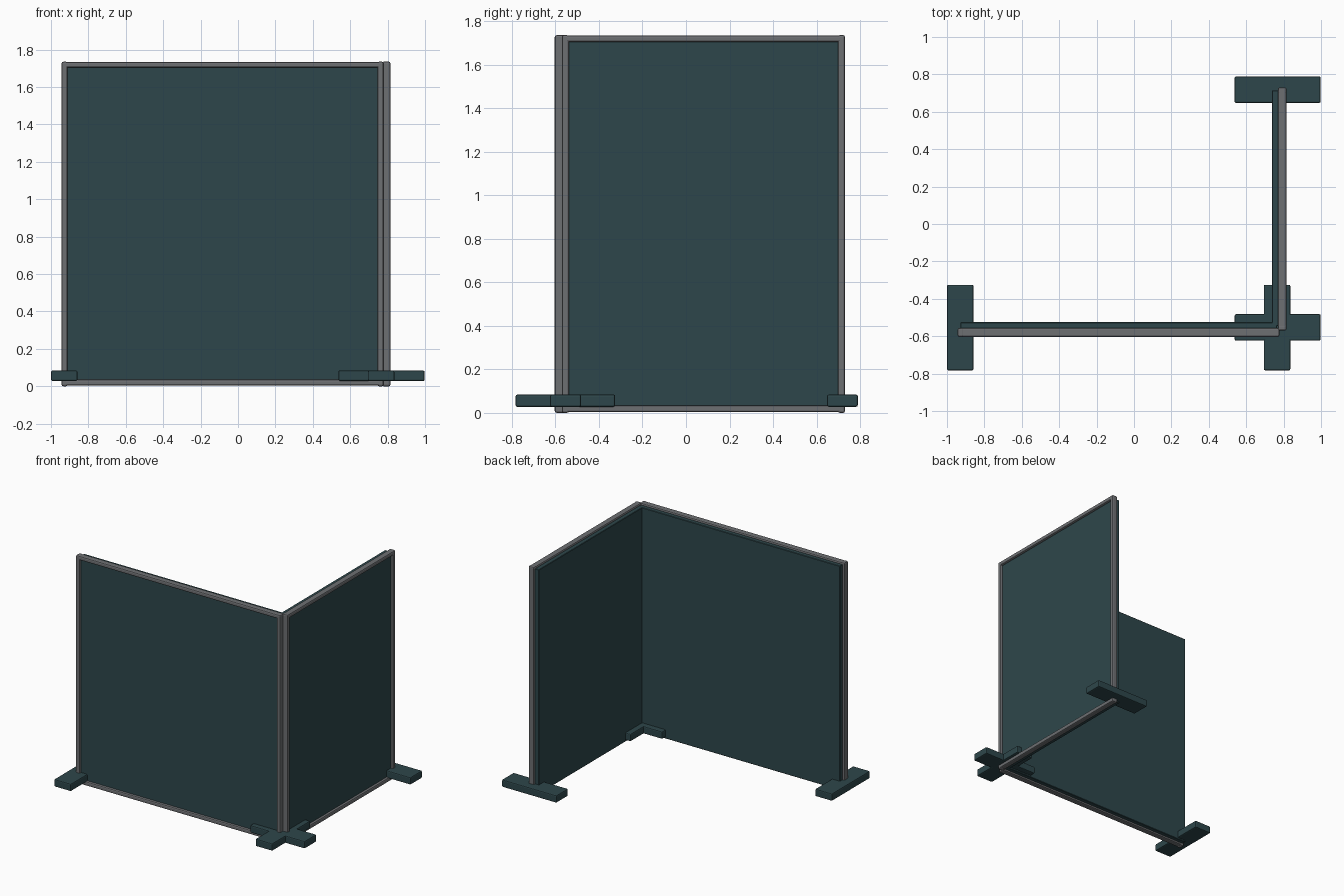
import bpy

if "Cube" in bpy.data.objects:
    bpy.data.objects.remove(bpy.data.objects["Cube"])


def material(name, colour):
    m = bpy.data.materials.new(name)
    m.diffuse_color = (*colour, 1.0)
    m.use_nodes = True
    m.node_tree.nodes["Principled BSDF"].inputs["Base Color"].default_value = m.diffuse_color
    return m


TEAL = material("dark_teal", (0.027, 0.062, 0.070))
GREY = material("metal_grey", (0.155, 0.160, 0.170))


def box(name, x, y, z, mat, bevel=0.0, segments=1):
    """Box from (min, max) ranges on each axis, with rounded edges."""
    bpy.ops.mesh.primitive_cube_add(size=1)
    o = bpy.context.object
    o.name = name
    o.location = [(r[0] + r[1]) / 2 for r in (x, y, z)]
    o.scale = [r[1] - r[0] for r in (x, y, z)]
    bpy.ops.object.transform_apply(location=False, rotation=False, scale=True)
    o.data.materials.append(mat)
    if bevel:
        b = o.modifiers.new("rounded_edges", 'BEVEL')
        b.width, b.segments = bevel, segments
    return o


H = 1.735   # wall height
T = 0.032   # visible frame width


def wall(name, axis, start, end, depth, panel_range, panel_depth):
    """Framed board running along axis 0 (x) or 1 (y)."""
    def part(label, along, across, z, mat, bevel, seg=2):
        x, y = (along, across) if axis == 0 else (across, along)
        box(f"{name}_{label}", x, y, z, mat, bevel, seg)

    # upright posts
    part("post_start", (start, start + T), depth, (0, H), GREY, 0.009)
    part("post_end", (end - T, end), depth, (0, H), GREY, 0.009)
    # top and bottom rails
    rail = (start + T * 0.4, end - T * 0.4)
    part("bottom_rail", rail, depth, (0.003, T + 0.003), GREY, 0.009)
    part("top_rail", rail, depth, (H - T, H - 0.001), GREY, 0.009)
    # board, recessed at the front and standing proud at the back
    part("panel", panel_range, panel_depth, (0.016, H - 0.015), TEAL, 0.003, 1)


wall("front_wall", 0, -0.943, 0.778, (-0.603, -0.556), (-0.927, 0.765), (-0.585, -0.525))
wall("side_wall", 1, -0.570, 0.730, (0.769, 0.815), (-0.545, 0.714), (0.737, 0.797))

# feet across the ends of each wall; the two at the corner form a cross
FZ = (0.028, 0.084)
for label, cx in (("outer", -0.929), ("corner", 0.765)):
    box(f"front_wall_{label}_foot", (cx - 0.071, cx + 0.071), (-0.783, -0.325), FZ, TEAL, 0.008, 2)
for label, cy in (("corner", -0.553), ("outer", 0.718)):
    box(f"side_wall_{label}_foot", (0.538, 0.998), (cy - 0.071, cy + 0.071), FZ, TEAL, 0.008, 2)
